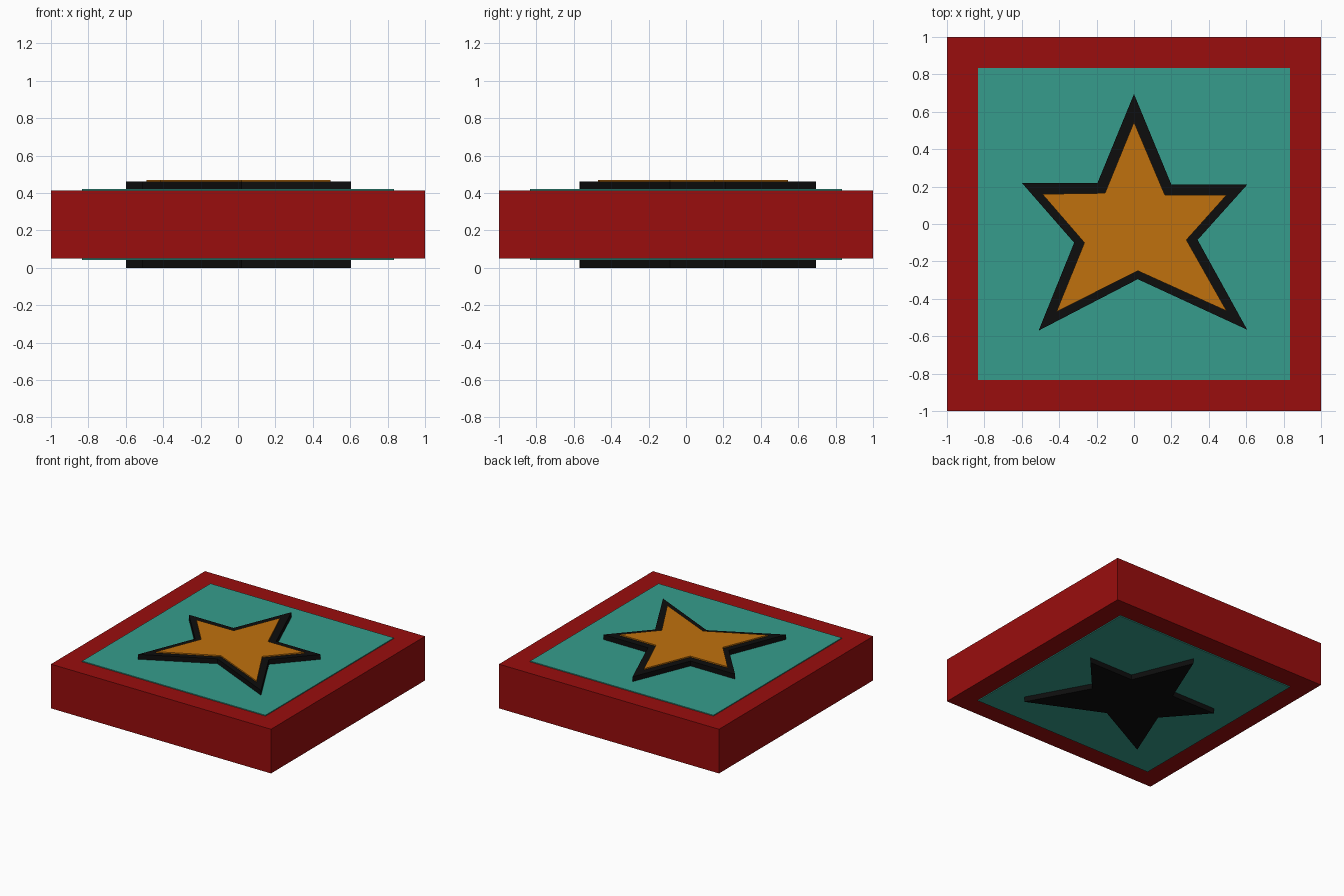
import bpy
import bmesh

cube = bpy.data.objects.get("Cube")
if cube:
    bpy.data.objects.remove(cube, do_unlink=True)


def material(name, rgb):
    mat = bpy.data.materials.new(name)
    mat.use_nodes = True
    color = (*rgb, 1.0)
    mat.diffuse_color = color
    mat.node_tree.nodes["Principled BSDF"].inputs["Base Color"].default_value = color
    return mat


def prism(name, outline, z_low, z_high, mat):
    """Extrude a flat outline between two heights."""
    bm = bmesh.new()
    face = bm.faces.new([bm.verts.new((x, y, z_low)) for x, y in outline])
    result = bmesh.ops.extrude_face_region(bm, geom=[face], use_keep_orig=True)
    for item in result["geom"]:
        if isinstance(item, bmesh.types.BMVert):
            item.co.z = z_high
    bmesh.ops.recalc_face_normals(bm, faces=bm.faces[:])
    mesh = bpy.data.meshes.new(name)
    bm.to_mesh(mesh)
    bm.free()
    mesh.materials.append(mat)
    obj = bpy.data.objects.new(name, mesh)
    bpy.context.collection.objects.link(obj)
    return obj


def square(half):
    return [(-half, -half), (half, -half), (half, half), (-half, half)]


red = material("deep red", (0.32, 0.004, 0.004))
teal = material("teal", (0.037, 0.335, 0.262))
black = material("black", (0.004, 0.004, 0.004))
gold = material("golden orange", (0.53, 0.165, 0.004))

# Hand-cut, slightly uneven star outlines
border_outline = [(0, 0.695), (0.20, 0.21), (0.605, 0.21), (0.34, -0.085),
                  (0.605, -0.565), (0.02, -0.295), (-0.51, -0.57),
                  (-0.32, -0.10), (-0.60, 0.22), (-0.195, 0.22)]
star_outline = [(0, 0.545), (0.165, 0.155), (0.495, 0.155), (0.28, -0.085),
                (0.495, -0.465), (0.02, -0.25), (-0.415, -0.47),
                (-0.265, -0.10), (-0.49, 0.16), (-0.155, 0.165)]

# Square block with a panel showing on top and bottom
prism("block", square(1.0), 0.05, 0.413, red)
prism("panel", square(0.833), 0.042, 0.42, teal)

# Star border runs through the block; the gold face sits on top
prism("star_border", border_outline, 0.0, 0.46, black)
prism("star_face", star_outline, 0.45, 0.47, gold)
